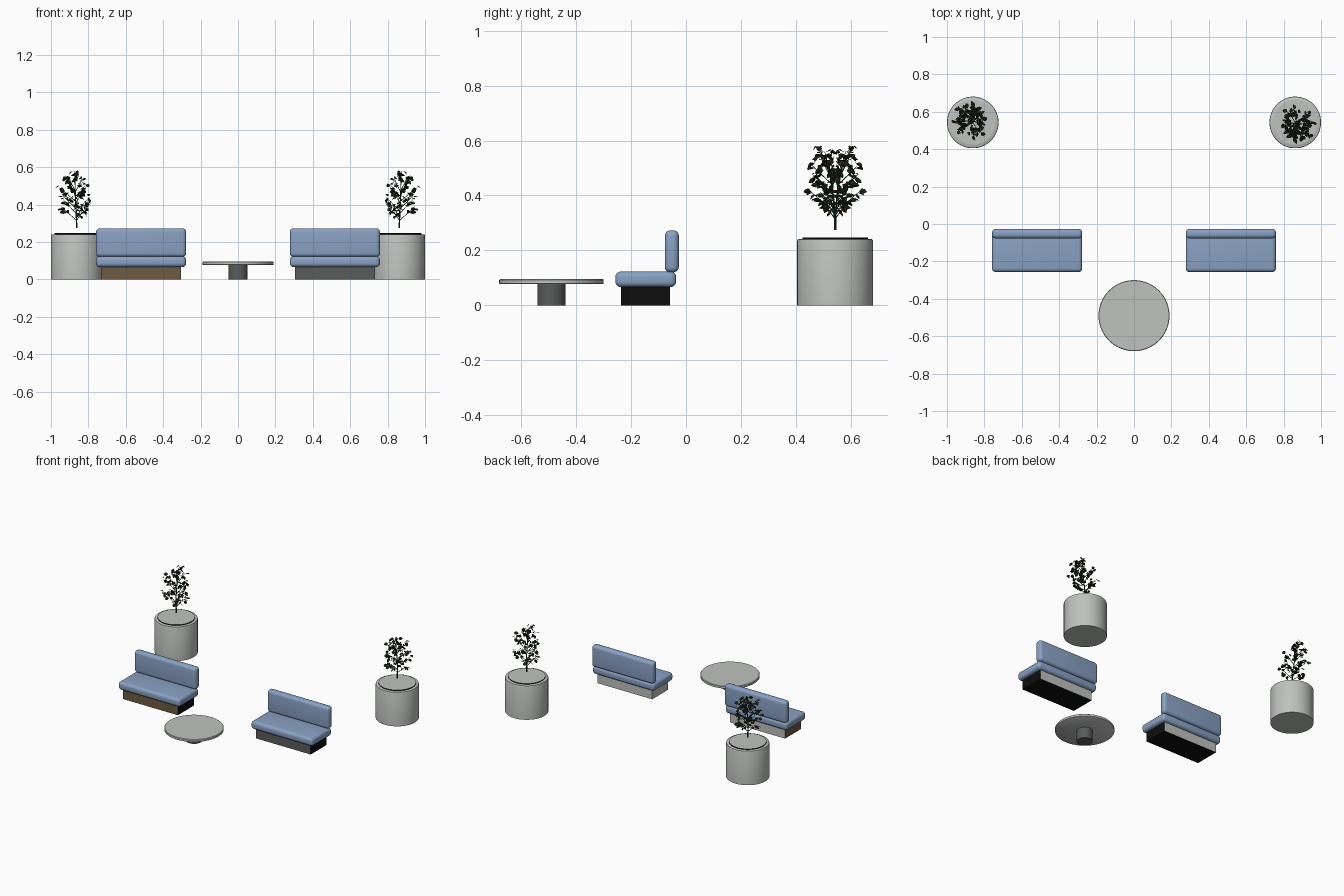
import bpy, bmesh, math, random
from mathutils import Vector, Matrix

if "Cube" in bpy.data.objects:
    bpy.data.objects.remove(bpy.data.objects["Cube"])

random.seed(7)


def mat(name, r, g, b):
    m = bpy.data.materials.new(name)
    m.diffuse_color = (r, g, b, 1)
    m.use_nodes = True
    m.node_tree.nodes["Principled BSDF"].inputs["Base Color"].default_value = m.diffuse_color
    return m


CONCRETE = mat("pale_concrete", 0.52, 0.54, 0.52)
BLUE = mat("blue_upholstery", 0.25, 0.36, 0.55)
DARK = mat("dark_grey", 0.10, 0.108, 0.105)
BROWN = mat("brown_wood", 0.15, 0.105, 0.055)
BLACK = mat("black", 0.004, 0.004, 0.004)
LEAF = mat("deep_green_leaf", 0.012, 0.022, 0.008)
LEAF2 = mat("bronze_leaf", 0.028, 0.018, 0.008)
STEM = mat("teal_stem", 0.012, 0.05, 0.035)


def finish(name, bm, mats, smooth=True):
    me = bpy.data.meshes.new(name)
    bm.to_mesh(me)
    bm.free()
    for m in mats:
        me.materials.append(m)
    ob = bpy.data.objects.new(name, me)
    bpy.context.collection.objects.link(ob)
    if smooth:
        bpy.ops.object.select_all(action='DESELECT')
        ob.select_set(True)
        bpy.context.view_layer.objects.active = ob
        bpy.ops.object.shade_smooth_by_angle(angle=math.radians(35))
    return ob


def box(name, lo, hi, mats, bevel=0.0, rule=None):
    bm = bmesh.new()
    bmesh.ops.create_cube(bm, size=1)
    lo, hi = Vector(lo), Vector(hi)
    for v in bm.verts:
        v.co = Vector([(lo[i] + hi[i]) / 2 + v.co[i] * (hi[i] - lo[i]) for i in range(3)])
    if bevel:
        bmesh.ops.bevel(bm, geom=bm.edges[:], offset=bevel, segments=5,
                        profile=0.5, affect='EDGES')
    bm.normal_update()
    if rule:
        for f in bm.faces:
            f.material_index = rule(f.normal)
    return finish(name, bm, mats, smooth=bevel > 0)


def lathe(name, profile, centre, mats, rule=None, n=64):
    """Closed solid of revolution; the profile runs bottom to top as (r, z)."""
    bm = bmesh.new()
    rings = [[bm.verts.new((centre[0] + r * math.cos(2 * math.pi * i / n),
                            centre[1] + r * math.sin(2 * math.pi * i / n), z))
              for i in range(n)] for r, z in profile]
    for a, b in zip(rings, rings[1:]):
        for i in range(n):
            j = (i + 1) % n
            bm.faces.new((a[i], a[j], b[j], b[i]))
    bm.faces.new(rings[0][::-1])
    bm.faces.new(rings[-1])
    bm.normal_update()
    if rule:
        for f in bm.faces:
            f.material_index = rule(f.normal)
    return finish(name, bm, mats)


# round table
lathe("table_top", [(0.187, 0.077), (0.19, 0.079), (0.19, 0.092), (0.187, 0.095)],
      (0, -0.49), [CONCRETE])
lathe("table_pedestal", [(0.051, 0), (0.051, 0.078)], (0, -0.49), [DARK])

# benches: padded seat and back on a plinth whose faces differ in colour
base_mats = [BLACK, BROWN, DARK, CONCRETE]


def left_rule(n):
    return 3 if n.y > 0.5 else 1 if (n.y < -0.5 or n.x < -0.5) else 0


def right_rule(n):
    return 3 if (n.y > 0.5 or n.x < -0.5) else 2 if n.y < -0.5 else 0


for side, cx, rule in (("left", -0.518, left_rule), ("right", 0.518, right_rule)):
    box(side + "_bench_base", (cx - 0.214, -0.236, 0), (cx + 0.214, -0.058, 0.07),
        base_mats, rule=rule)
    box(side + "_bench_seat", (cx - 0.241, -0.257, 0.066), (cx + 0.241, -0.036, 0.123),
        [BLUE], 0.02)
    box(side + "_bench_back", (cx - 0.241, -0.077, 0.12), (cx + 0.241, -0.026, 0.273),
        [BLUE], 0.02)


# plant: forked stem, thin branches and folded leaves
def tube(bm, a, b, ra, rb, n=6):
    d = b - a
    rot = d.to_track_quat('Z', 'Y').to_matrix().to_4x4()
    bmesh.ops.create_cone(bm, cap_ends=True, segments=n, radius1=ra, radius2=rb,
                          depth=d.length, matrix=Matrix.Translation((a + b) / 2) @ rot)


def leaf(bm, p, direction, size):
    """Leaf of two quads folded along the midrib."""
    rot = direction.to_track_quat('Y', 'Z').to_matrix()
    rot = rot @ Matrix.Rotation(random.uniform(-1.0, 1.0), 3, 'Y')
    shape = [(0, 0, 0), (0.42, 0.3, 0.1), (0.34, 0.72, 0.06), (0, 1, -0.1),
             (-0.34, 0.72, 0.06), (-0.42, 0.3, 0.1)]
    v = [bm.verts.new(p + rot @ (Vector(c) * size)) for c in shape]
    k = 1 if random.random() < 0.25 else 0
    for f in ((v[0], v[1], v[2], v[3]), (v[0], v[3], v[4], v[5])):
        bm.faces.new(f).material_index = k


def axis(z):
    t = (z - 0.275) / 0.31
    return Vector((-0.012 * t, 0.045 * t * t, z))


stems, leaves = bmesh.new(), bmesh.new()
heights = [0.275, 0.33, 0.39, 0.45, 0.51, 0.56]
for i, (z0, z1) in enumerate(zip(heights, heights[1:])):
    tube(stems, axis(z0), axis(z1), 0.0045 - 0.0007 * i, 0.0038 - 0.0007 * i)

count = 17
for i in range(count):
    t = i / (count - 1)
    ang = i * 2.4 + 0.6
    reach = 0.066 + 0.05 * t * (1 - t) * 2 - 0.045 * t ** 2
    tip_z = 0.375 + 0.205 * t
    root = axis(max(0.315, tip_z - 0.075))
    tip = axis(tip_z) + Vector((math.cos(ang) * reach - 0.008, math.sin(ang) * reach, 0))
    tube(stems, root, tip, 0.0022, 0.001, 5)
    for k in range(8):
        p = root.lerp(tip, 0.5 + 0.5 * k / 7)
        p += Vector([random.uniform(-0.012, 0.012) for _ in range(3)])
        out = Vector((math.cos(ang), math.sin(ang), 0)) * 0.5
        out += Vector((random.uniform(-1, 1), random.uniform(-1, 1), random.uniform(-1.1, 0.5)))
        leaf(leaves, p, out.normalized(), random.uniform(0.02, 0.03))

stem_l = finish("left_plant_stems", stems, [STEM])
leaf_l = finish("left_plant_leaves", leaves, [LEAF, LEAF2], smooth=False)
for ob, name in ((stem_l, "right_plant_stems"), (leaf_l, "right_plant_leaves")):
    twin = bpy.data.objects.new(name, ob.data)
    bpy.context.collection.objects.link(twin)
    ob.location = (-0.862, 0.543, 0)
    twin.location = (0.862, 0.543, 0)
    twin.rotation_euler.z = math.pi

# planters: round tub with a thin dark-edged lid disc
for side, sx in (("left", -1), ("right", 1)):
    c = (sx * 0.862, 0.543)
    lathe(side + "_planter", [(0.138, 0), (0.138, 0.235), (0.1365, 0.239), (0.133, 0.241)],
          c, [CONCRETE])
    lathe(side + "_planter_disc", [(0.119, 0.24), (0.119, 0.247)], c, [CONCRETE, BLACK],
          rule=lambda n: 0 if n.z > 0.5 else 1)
